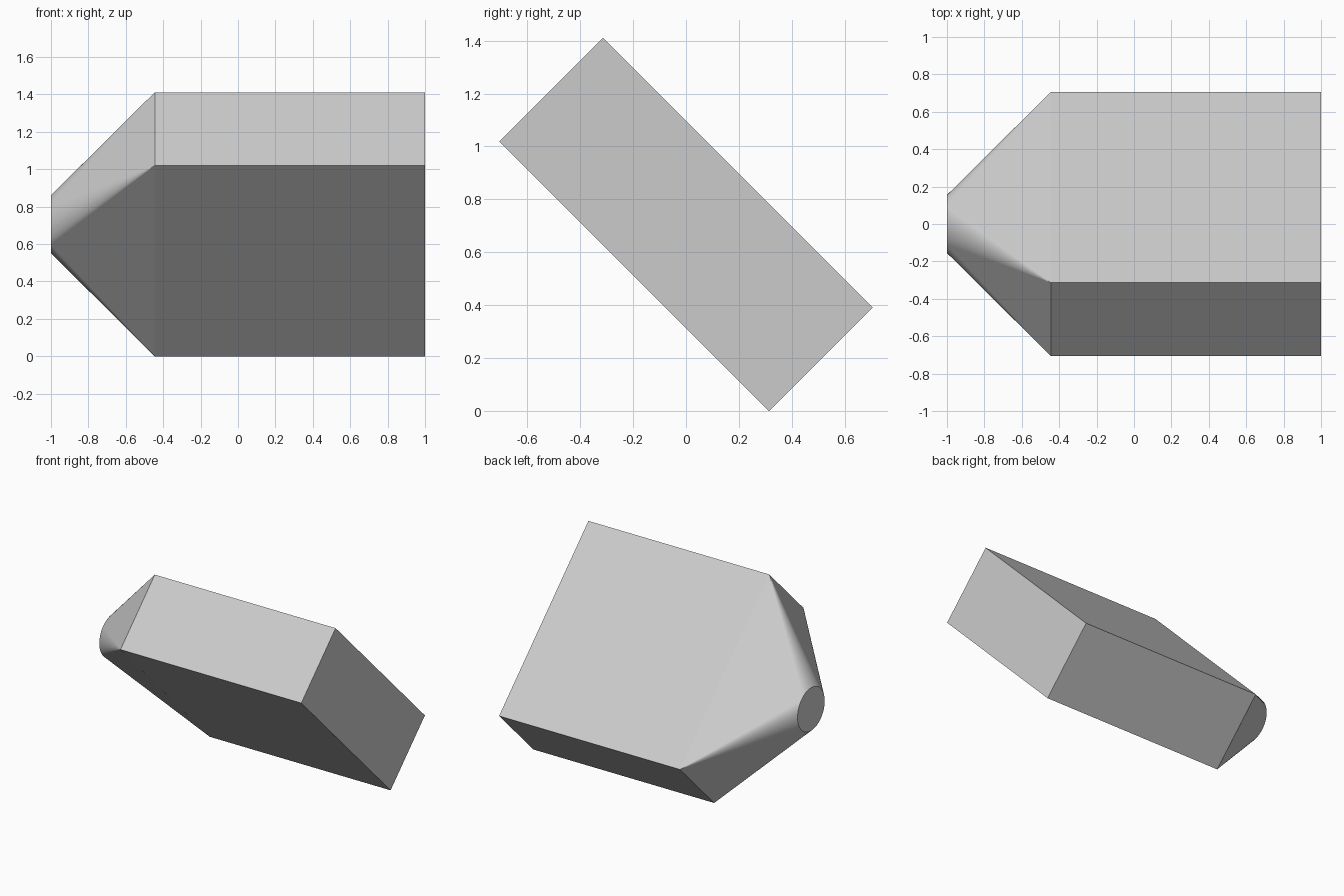
import bpy, bmesh, math
from mathutils import Matrix

cube = bpy.data.objects.get("Cube")
if cube:
    bpy.data.objects.remove(cube, do_unlink=True)

HALF_LONG, HALF_SHORT = 0.721, 0.277   # rectangular section
X_END, X_SHOULDER, X_TIP = 1.0, -0.445, -1.0
RADIUS = 0.155                         # round opening
CENTRE_Z = 0.7055
STEPS = 40                             # facets per quarter of the round end

grey = bpy.data.materials.new("light_grey")
grey.use_nodes = True
colour = (0.6, 0.6, 0.6, 1)
grey.diffuse_color = colour
grey.node_tree.nodes["Principled BSDF"].inputs["Base Color"].default_value = colour

bm = bmesh.new()


def rectangle(x):
    return [bm.verts.new((x, sy * HALF_LONG, sz * HALF_SHORT))
            for sy, sz in ((1, 1), (-1, 1), (-1, -1), (1, -1))]


# Rectangular body
end, shoulder = rectangle(X_END), rectangle(X_SHOULDER)
bm.faces.new(end)
for i in range(4):
    j = (i + 1) % 4
    bm.faces.new((end[i], end[j], shoulder[j], shoulder[i]))

# Round tip
count = 4 * STEPS
ring = []
for k in range(count):
    a = math.tau * k / count
    ring.append(bm.verts.new((X_TIP, RADIUS * math.cos(a), RADIUS * math.sin(a))))
bm.faces.new(ring)

# Square-to-round taper: a cone fan at each corner, a flat triangle on each side
for q in range(4):
    for s in range(STEPS):
        k = q * STEPS + s
        bm.faces.new((shoulder[q], ring[k], ring[(k + 1) % count]))
    bm.faces.new((shoulder[q], shoulder[(q + 1) % 4], ring[((q + 1) * STEPS) % count]))

bmesh.ops.recalc_face_normals(bm, faces=bm.faces)

# Tilt about the long axis and stand on the ground
bm.transform(Matrix.Translation((0, 0, CENTRE_Z)) @ Matrix.Rotation(math.radians(-45), 4, "X"))

mesh = bpy.data.meshes.new("tapered_block")
bm.to_mesh(mesh)
bm.free()
mesh.materials.append(grey)
block = bpy.data.objects.new("tapered_block", mesh)
bpy.context.collection.objects.link(block)
